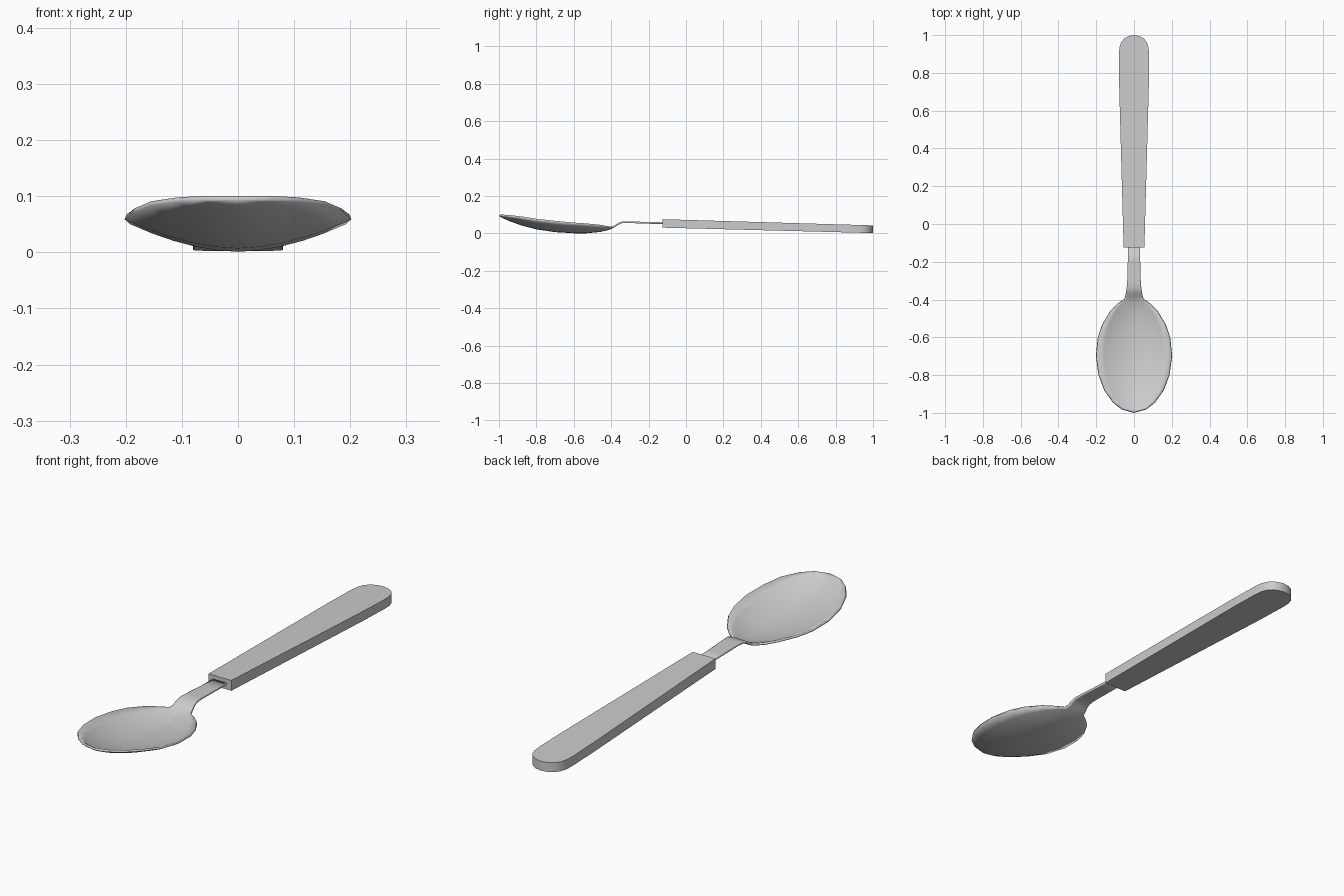
import bpy, bmesh

if "Cube" in bpy.data.objects:
    bpy.data.objects.remove(bpy.data.objects["Cube"])

def finish(bm, name, angle):
    bmesh.ops.remove_doubles(bm, verts=bm.verts, dist=1e-5)
    bmesh.ops.dissolve_degenerate(bm, edges=bm.edges, dist=1e-5)
    mesh = bpy.data.meshes.new(name)
    bm.to_mesh(mesh)
    bm.free()
    obj = bpy.data.objects.new(name, mesh)
    bpy.context.collection.objects.link(obj)
    bpy.ops.object.select_all(action='DESELECT')
    obj.select_set(True)
    bpy.context.view_layer.objects.active = obj
    bpy.ops.object.shade_smooth_by_angle(angle=angle)
    return obj

# Bowl and neck: cross-sections (y, half width, underside centre z, rim z)
stations = [
    (-1.0, 0, .093, .093), (-.982, .065, .083, .093), (-.945, .112, .066, .090),
    (-.88, .158, .043, .083), (-.80, .188, .022, .070), (-.70, .202, .007, .059),
    (-.60, .192, .001, .050), (-.53, .168, .001, .045), (-.46, .125, .008, .038),
    (-.42, .085, .017, .031), (-.397, .052, .025, .028), (-.38, .046, .034, .034),
    (-.36, .042, .048, .048), (-.34, .039, .055, .055), (-.31, .036, .056, .056),
    (-.20, .033, .052, .052), (-.10, .033, .050, .050)]
N = 10
bm = bmesh.new()
rows = []
for y, w, zc, ze in stations:
    ts = [2 * i / N - 1 for i in range(N + 1)]
    rows.append([bm.verts.new((w * t, y, zc + (ze - zc) * abs(t) ** 1.8)) for t in ts])
for a, b in zip(rows, rows[1:]):
    for i in range(N):
        bm.faces.new((a[i], a[i + 1], b[i + 1], b[i]))
bowl = finish(bm, "bowl_and_neck", 0.7)
solid = bowl.modifiers.new("thickness", 'SOLIDIFY')
solid.thickness = 0.009
solid.offset = 1
bowl.modifiers.move(len(bowl.modifiers) - 1, 0)

# Handle: tapered outline with a rounded end, extruded and tilted
outline = [(-.125, .055), (.75, .079), (.90, .080), (.935, .077), (.962, .068),
           (.982, .052), (.995, .028)]
loop = [(w, y) for y, w in outline] + [(0, 1.0)] + [(-w, y) for y, w in reversed(outline)]
bm = bmesh.new()

def ring(z0, z1):
    return [bm.verts.new((x, y, z0 + (z1 - z0) * (y + .125) / 1.125)) for x, y in loop]

low, high = ring(.031, .002), ring(.076, .043)
bm.faces.new(high)
bm.faces.new(low[::-1])
for i in range(len(loop)):
    j = (i + 1) % len(loop)
    bm.faces.new((low[i], low[j], high[j], high[i]))
finish(bm, "handle", 0.6)
